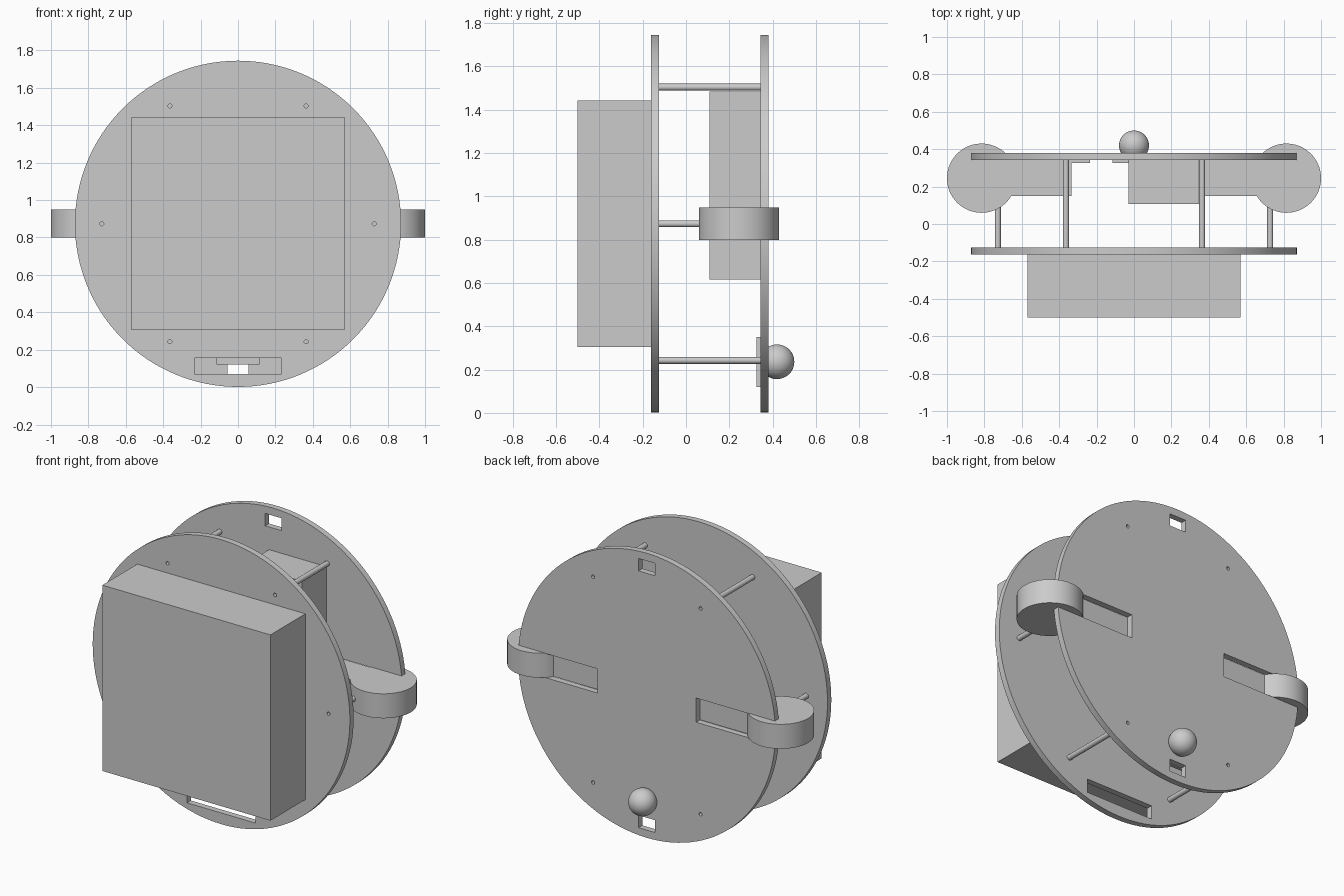
import bpy, math

if "Cube" in bpy.data.objects:
    bpy.data.objects.remove(bpy.data.objects["Cube"])

CZ = 0.873          # height of the disc centre
R = 0.872           # disc radius
FRONT = (-0.162, -0.125)
BACK = (0.343, 0.38)


def finish(ob, name):
    ob.name = name
    bpy.ops.object.shade_smooth_by_angle(angle=math.radians(30))
    return ob


def box(name, x, y, z):
    bpy.ops.mesh.primitive_cube_add(size=1, location=[sum(a) / 2 for a in (x, y, z)])
    ob = bpy.context.object
    ob.scale = [a[1] - a[0] for a in (x, y, z)]
    bpy.ops.object.transform_apply(location=False, rotation=False, scale=True)
    ob.name = name
    return ob


def rod(name, r, x, z, y, sides):
    bpy.ops.mesh.primitive_cylinder_add(vertices=sides, radius=r, depth=y[1] - y[0],
                                        location=(x, sum(y) / 2, z),
                                        rotation=(math.pi / 2, 0, 0))
    return finish(bpy.context.object, name)


def cut(ob, cutters):
    for c in cutters:
        m = ob.modifiers.new("cut", 'BOOLEAN')
        m.operation, m.solver, m.object = 'DIFFERENCE', 'EXACT', c
        bpy.context.view_layer.objects.active = ob
        bpy.ops.object.modifier_apply(modifier=m.name)
        bpy.data.objects.remove(c, do_unlink=True)
    bpy.ops.object.select_all(action='DESELECT')
    ob.select_set(True)
    bpy.context.view_layer.objects.active = ob
    finish(ob, ob.name)


# six spacer positions on a hexagon
spots = [(0.728 * math.cos(k * math.pi / 3), CZ + 0.728 * math.sin(k * math.pi / 3))
         for k in range(6)]


def screw_cutters(y):
    return [rod("screw_cutter", 0.011, x, z, (y[0] - 0.02, y[1] + 0.02), 12) for x, z in spots]


# front plate with a wide low slot
front = rod("front_plate", R, 0, CZ, FRONT, 128)
cut(front, screw_cutters(FRONT) + [box("slot_cutter", (-0.232, 0.232), (-0.2, -0.1), (0.07, 0.155))])

# back plate with wheel slots and two small windows
back = rod("back_plate", R, 0, CZ, BACK, 128)
slots = [box("slot_cutter", x, (0.3, 0.42), (0.799, 0.947)) for x in ((0.335, 1.0), (-1.0, -0.335))]
windows = [box("window_cutter", (-0.056, 0.056), (0.3, 0.42), (z - 0.038, z + 0.038))
           for z in (CZ - 0.787, CZ + 0.787)]
cut(back, screw_cutters(BACK) + slots + windows)

# spacers between the plates
for x, z in spots:
    rod("spacer", 0.016, x, z, (FRONT[1], BACK[0]), 24)

# large front box and inner battery box
box("front_box", (-0.57, 0.57), (-0.5, FRONT[0]), (0.304, 1.443))
box("battery_box", (-0.03, 0.36), (0.108, BACK[0]), (0.615, 1.483))

# wheels, motors and motor mounts on both sides
for s in (-1, 1):
    bpy.ops.mesh.primitive_cylinder_add(vertices=96, radius=0.185, depth=0.15,
                                        location=(s * 0.815, 0.245, CZ + 0.001))
    finish(bpy.context.object, "wheel")
    box("motor", sorted((s * 0.335, s * 0.75)), (0.15, BACK[0]), (0.80, 0.946))
    box("motor_mount", sorted((s * 0.235, s * 0.335)), (0.325, BACK[0]), (0.80, 0.946))

# caster ball and its base
box("caster_base", (-0.115, 0.115), (0.325, BACK[0]), (0.12, 0.35))
bpy.ops.mesh.primitive_uv_sphere_add(segments=48, ring_count=24, radius=0.08, location=(0, 0.42, 0.236))
finish(bpy.context.object, "caster_ball")
